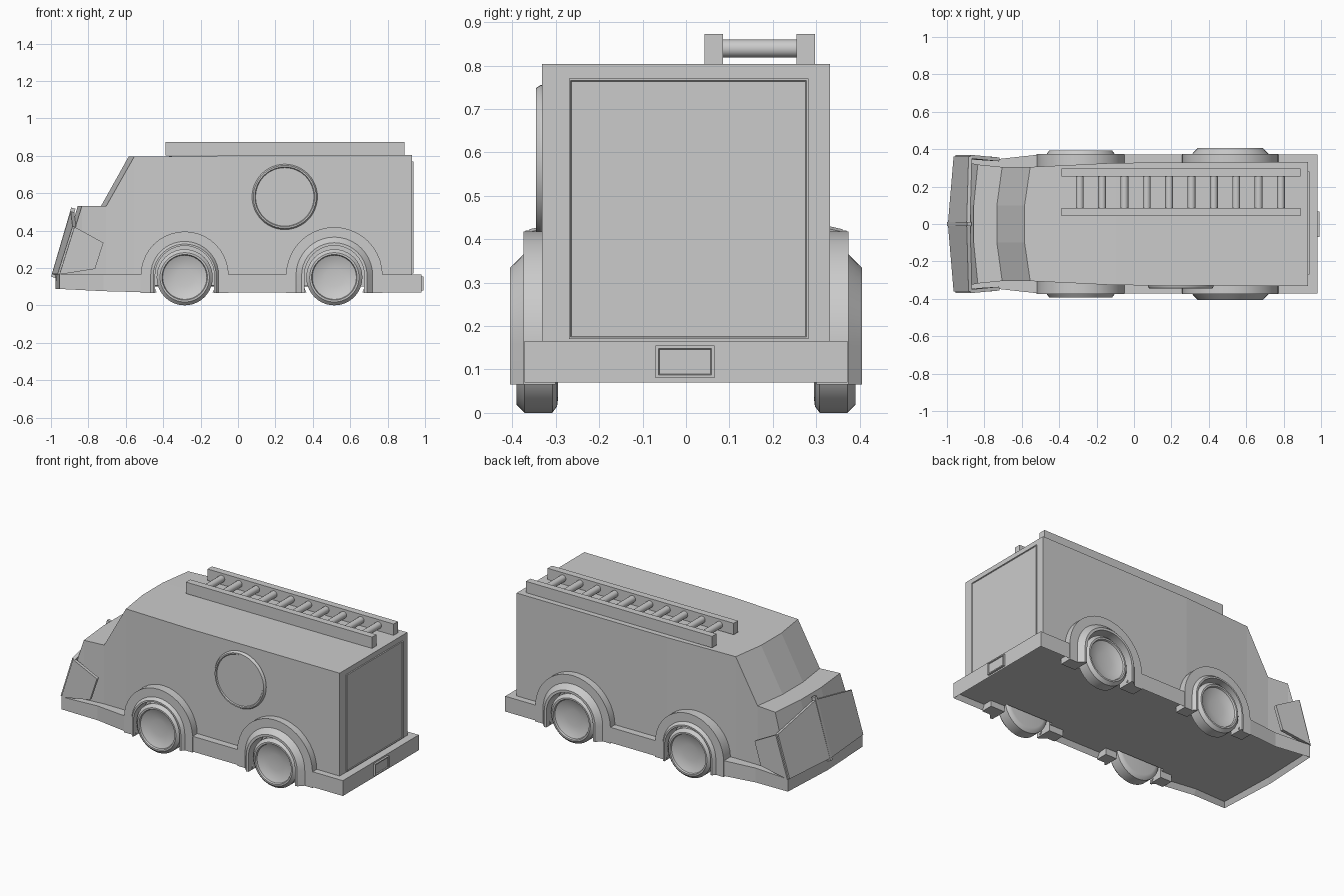
import bpy, bmesh, math
from mathutils import Vector

if "Cube" in bpy.data.objects:
    bpy.data.objects.remove(bpy.data.objects["Cube"])


def finish(name, bm, smooth=False, mirror=False):
    bmesh.ops.remove_doubles(bm, verts=bm.verts, dist=1e-5)
    bmesh.ops.recalc_face_normals(bm, faces=bm.faces)
    me = bpy.data.meshes.new(name)
    bm.to_mesh(me)
    bm.free()
    ob = bpy.data.objects.new(name, me)
    bpy.context.collection.objects.link(ob)
    if smooth:
        bpy.ops.object.select_all(action='DESELECT')
        ob.select_set(True)
        bpy.context.view_layer.objects.active = ob
        bpy.ops.object.shade_smooth_by_angle(angle=math.radians(30))
    if mirror:
        m = ob.modifiers.new("mirror", 'MIRROR')
        m.use_axis = (False, True, False)
    return ob


def box(name, lo, hi, mirror=False):
    bm = bmesh.new()
    bmesh.ops.create_cube(bm, size=1)
    for v in bm.verts:
        v.co = [(lo[i] + hi[i]) / 2 + v.co[i] * (hi[i] - lo[i]) for i in range(3)]
    return finish(name, bm, mirror=mirror)


def sweep(name, section, cx, cz, leg=None, seg=40, mirror=True):
    """Turn (radius, y) points around an axis along y; with a leg, make an arch instead."""
    if leg is None:
        path = [(2 * math.pi * i / seg, 0) for i in range(seg)]
    else:
        path = [(0, -leg)] + [(math.pi * i / 20, 0) for i in range(21)] + [(math.pi, -leg)]
    bm = bmesh.new()
    rings = [[bm.verts.new((cx + r * math.cos(a), y, cz + dz + r * math.sin(a)))
              for r, y in section] for a, dz in path]
    n, k = len(rings), len(section)
    for i in range(n if leg is None else n - 1):
        p, q = rings[i], rings[(i + 1) % n]
        for j in range(k - 1 if leg is None else k):
            h = (j + 1) % k
            bm.faces.new((p[j], p[h], q[h], q[j]))
    if leg is not None:
        bm.faces.new(rings[0])
        bm.faces.new(rings[-1])
    bmesh.ops.dissolve_degenerate(bm, dist=1e-6, edges=bm.edges)
    return finish(name, bm, smooth=True, mirror=mirror)


def inset_push(bm, face, thickness, move):
    bmesh.ops.inset_individual(bm, faces=[face], thickness=thickness)
    for v in face.verts:
        v.co += Vector(move)


def plate(name, pts, thick=0.02):
    bm = bmesh.new()
    bm.faces.new([bm.verts.new(p) for p in pts])
    ob = finish(name, bm, mirror=True)
    s = ob.modifiers.new("thickness", 'SOLIDIFY')
    s.thickness = thick
    s.offset = 0
    return ob


# Van body: columns (x, top z, half width, forward bulge of the middle)
cols = [(0.93, 0.803, 0.332, 0), (-0.1, 0.80, 0.327, 0), (-0.555, 0.795, 0.305, 0.03),
        (-0.705, 0.53, 0.305, 0.028), (-0.835, 0.53, 0.318, 0.022), (-0.95, 0.16, 0.34, 0.02)]
bm = bmesh.new()
grid = []
for x, z, w, b in cols:
    ys = ((-w, 0), (-0.1, b), (0.1, b), (w, 0))
    grid.append([[bm.verts.new((x - d, y, h)) for y, d in ys] for h in (0.13, z)])
for a, b in zip(grid, grid[1:]):
    for level in (0, 1):
        for j in range(3):
            bm.faces.new((a[level][j], a[level][j + 1], b[level][j + 1], b[level][j]))
    for j in (0, 3):
        bm.faces.new((a[0][j], a[1][j], b[1][j], b[0][j]))
for c in (grid[0], grid[-1]):
    for j in range(3):
        bm.faces.new((c[0][j], c[0][j + 1], c[1][j + 1], c[1][j]))
body = finish("van_body", bm)

# Skirt with running board and recessed floor
half = [(0.98, 0.372), (-0.5, 0.372), (-0.72, 0.348), (-0.955, 0.365)]
outline = half + [(-0.975, 0)] + [(x, -y) for x, y in reversed(half)]
bm = bmesh.new()
low = [bm.verts.new((x, y, 0.07 if x > -0.6 else 0.07 + (-0.6 - x) * 0.05)) for x, y in outline]
top = [bm.verts.new((x, y, 0.165)) for x, y in outline]
floor = bm.faces.new(low)
bm.faces.new(top)
for i in range(len(low)):
    j = (i + 1) % len(low)
    bm.faces.new((low[i], low[j], top[j], top[i]))
bm.normal_update()
inset_push(bm, floor, 0.02, (0, 0, 0.03))
skirt = finish("skirt", bm)

# Wheels, fenders and wheel well cutters: (name, x, arch radius, ring radius, ring y)
for name, x, arch, ring, out in (("front", -0.285, 0.235, 0.182, 0.393),
                                 ("rear", 0.515, 0.258, 0.205, 0.405)):
    sweep(name + "_wheels", [(0, 0.295), (0.12, 0.295), (0.135, 0.297), (0.15, 0.308),
                             (0.15, 0.372), (0.14, 0.382), (0.132, 0.39), (0.122, 0.39),
                             (0.118, 0.38), (0.09, 0.368), (0.05, 0.362), (0, 0.36)], x, 0.15)
    sweep(name + "_fenders", [(arch, 0.30), (arch, 0.374), (ring, 0.374), (ring - 0.03, out),
                              (0.16, out), (0.16, 0.30)] if ring > 0.19 else
          [(arch, 0.30), (arch, 0.374), (ring, 0.374), (0.168, out), (0.158, out), (0.158, 0.30)],
          x, 0.16, leg=0.095)
    cut = sweep(name + "_well_cutter", [(0, 0.28), (0.17, 0.28), (0.17, 0.5), (0, 0.5)], x, 0.15)
    cut.hide_render = True
    cut.hide_set(True)
    for ob in (body, skirt):
        m = ob.modifiers.new("well", 'BOOLEAN')
        m.operation = 'DIFFERENCE'
        m.solver = 'EXACT'
        m.object = cut

# Front guard: two raked panels meeting on a ridge, with side wings
plate("guard_panels", [(-0.985, 0.004, 0.165), (-0.955, 0.36, 0.165),
                       (-0.875, 0.36, 0.42), (-0.885, 0.004, 0.50)])
plate("guard_wings", [(-0.955, 0.36, 0.165), (-0.765, 0.35, 0.195),
                      (-0.72, 0.345, 0.335), (-0.875, 0.36, 0.42)])
ridge = box("guard_ridge", (-0.012, -0.01, 0), (0.012, 0.01, 0.385))
ridge.location = (-0.988, 0, 0.15)
ridge.rotation_euler = (0, math.atan2(0.105, 0.36), 0)

# Round panel on one side
sweep("side_disc", [(0, -0.31), (0.175, -0.31), (0.175, -0.335), (0.168, -0.346),
                    (0.16, -0.346), (0.156, -0.34), (0, -0.34)], 0.25, 0.58, seg=48, mirror=False)


# Rear door and number plate, each with a recessed centre
def framed(name, lo, hi, border, depth):
    ob = box(name, lo, hi)
    bm = bmesh.new()
    bm.from_mesh(ob.data)
    bm.normal_update()
    face = max(bm.faces, key=lambda f: f.normal.x)
    inset_push(bm, face, border, (0, 0, 0))
    inset_push(bm, face, 0.003, (-depth, 0, 0))
    bm.to_mesh(ob.data)
    bm.free()


framed("rear_door", (0.91, -0.27, 0.17), (0.938, 0.282, 0.77), 0.006, 0.004)
framed("rear_plate", (0.97, -0.07, 0.08), (0.992, 0.066, 0.155), 0.01, 0.006)

# Roof ladder
for name, y0, y1 in (("inner", 0.043, 0.085), ("outer", 0.255, 0.297)):
    box("ladder_rail_" + name, (-0.387, y0, 0.802), (0.89, y1, 0.873))
for i in range(10):
    sweep("ladder_rung", [(0, 0.08), (0.021, 0.08), (0.021, 0.26), (0, 0.26)],
          -0.29 + i * 0.1195, 0.839, seg=14, mirror=False)
